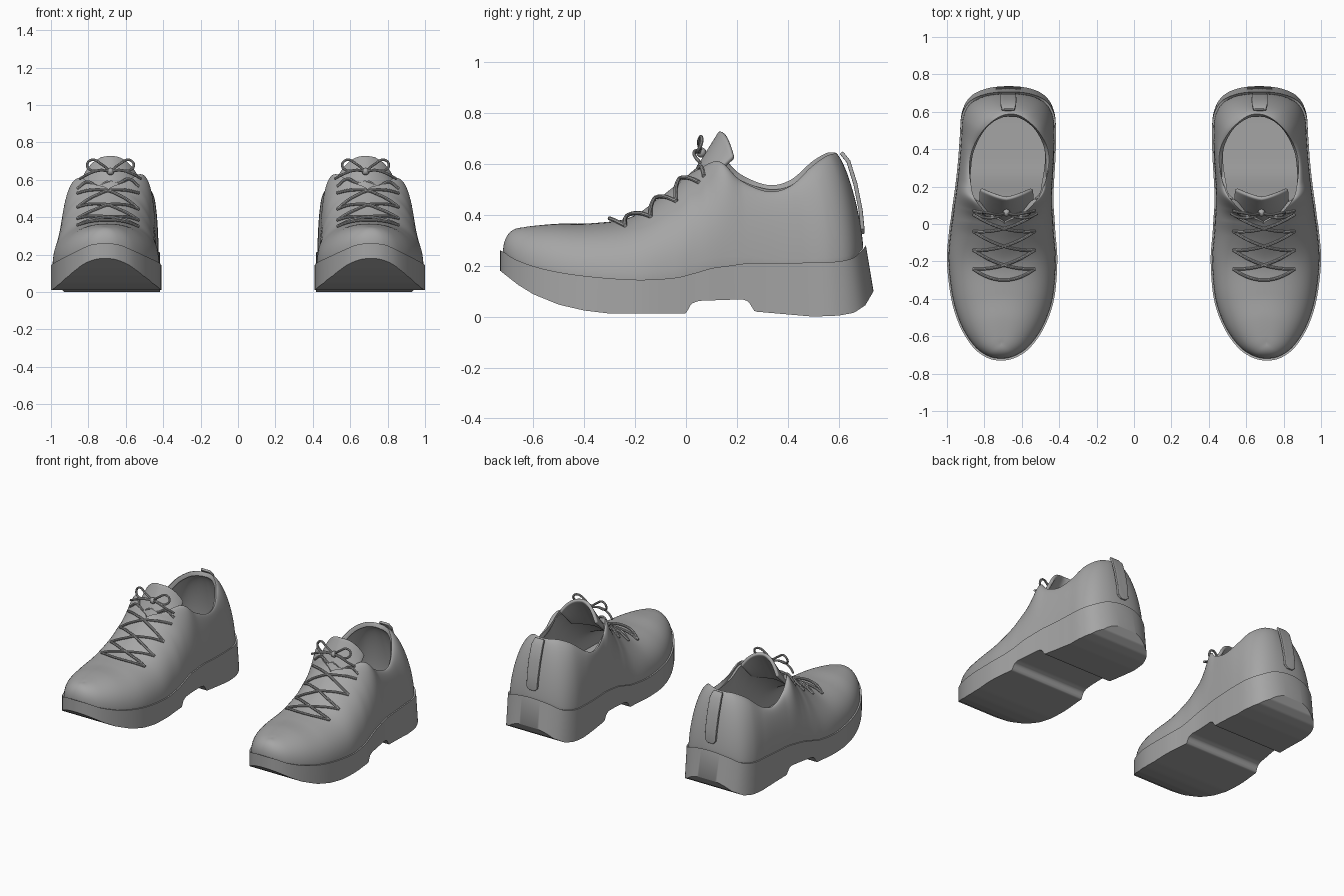
import bpy, bmesh, math
from mathutils import Vector
from mathutils.bvhtree import BVHTree

cube = bpy.data.objects.get("Cube")
if cube:
    bpy.data.objects.remove(cube, do_unlink=True)

grey = bpy.data.materials.new("plain_grey")
grey.use_nodes = True
GREY = (0.38, 0.38, 0.38, 1)
grey.diffuse_color = GREY
grey.node_tree.nodes["Principled BSDF"].inputs["Base Color"].default_value = GREY

# Stations from toe to heel:
# y, centre x, half width, sole top z, rim y, rim half width, rim z
KEYS = [
    (-.73, .71, 0, .26, -.64, 0, .35),
    (-.715, .71, .075, .253, -.632, 0, .351),
    (-.66, .707, .152, .22, -.595, 0, .357),
    (-.55, .704, .225, .185, -.5, 0, .365),
    (-.4, .702, .275, .16, -.37, 0, .367),
    (-.2, .705, .295, .145, -.22, 0, .39),
    (-.05, .705, .285, .152, -.1, 0, .47),
    (.03, .702, .277, .17, 0, 0, .55),
    (.1, .7, .27, .19, .05, .09, .585),
    (.17, .695, .265, .2, .13, .165, .62),
    (.25, .688, .262, .21, .21, .195, .55),
    (.35, .68, .26, .21, .32, .212, .505),
    (.47, .674, .257, .212, .41, .198, .525),
    (.58, .673, .248, .215, .495, .15, .6),
    (.655, .673, .205, .23, .55, .095, .636),
    (.695, .671, .12, .265, .58, .045, .643),
    (.707, .67, 0, .28, .588, 0, .643),
]
# Underside profile with toe spring and arch notch
UNDER = [(-.73, .18), (-.66, .125), (-.6, .088), (-.5, .047), (-.4, .024),
         (-.3, .012), (0, .012), (.02, .05), (.05, .062), (.22, .068),
         (.245, .06), (.27, .02), (.5, 0), (.6, .004), (.66, .015),
         (.705, .045), (.737, .1)]
STEPS = 10


def flipped(k):
    return (k[0], k[1], -k[2], k[3], k[4], -k[5], k[6])


def station(t):
    """Smooth interpolation of the stations."""
    pts = [flipped(KEYS[1])] + KEYS + [flipped(KEYS[-2])]
    i = min(int(t), len(KEYS) - 2)
    f = t - i
    return [b + .5 * f * (c - a + f * (2*a - 5*b + 4*c - d + f * (3*(b - c) + d - a)))
            for a, b, c, d in zip(*pts[i:i + 4])]


def under(y):
    for (a, za), (b, zb) in zip(UNDER, UNDER[1:]):
        if y <= b:
            return za + (zb - za) * max(0, (y - a) / (b - a))
    return UNDER[-1][1]


def grid_faces(bm, rows, close=False):
    for r, s in zip(rows, rows[1:]):
        n = len(r)
        for j in range(n if close else n - 1):
            k = (j + 1) % n
            bm.faces.new((r[j], r[k], s[k], s[j]))


def make_object(name, bm):
    mesh = bpy.data.meshes.new(name)
    bm.to_mesh(mesh)
    obj = bpy.data.objects.new(name, mesh)
    bpy.context.collection.objects.link(obj)
    return obj


def finish(obj, thickness=0, offset=-1, bevel=0):
    """Thicken, round, shade and mirror a part to make the pair."""
    obj.data.materials.append(grey)
    if thickness:
        m = obj.modifiers.new("thickness", "SOLIDIFY")
        m.thickness, m.offset = thickness, offset
    if bevel:
        m = obj.modifiers.new("rounding", "BEVEL")
        m.width, m.segments = bevel, 3
        m.limit_method, m.angle_limit = "ANGLE", 1.0
    bpy.ops.object.select_all(action="DESELECT")
    obj.select_set(True)
    bpy.context.view_layer.objects.active = obj
    bpy.ops.object.convert(target="MESH")
    bpy.ops.object.shade_smooth_by_angle(angle=math.radians(40))
    obj.modifiers.new("pair", "MIRROR").use_mirror_merge = False


columns = [i / STEPS for i in range((len(KEYS) - 1) * STEPS + 1)]

# Sole: box section swept from toe to heel, flared at the back
bm = bmesh.new()
rows = []
for t in columns:
    y, mid, half, top = station(t)[:4]
    half = max(half, 0)
    low_y = y + .03 * (max(0, y - .4) / .307) ** 1.5
    low = under(low_y)
    rows.append([bm.verts.new(p) for p in (
        (mid - half, low_y, low), (mid - half, y, top),
        (mid + half, y, top), (mid + half, low_y, low))])
grid_faces(bm, rows, close=True)
bmesh.ops.remove_doubles(bm, verts=bm.verts, dist=.0001)
bmesh.ops.recalc_face_normals(bm, faces=bm.faces)
finish(make_object("soles", bm))

# Upper: curved walls rising from the sole to the centre line and collar,
# with the collar a little lower on the outer side
bm = bmesh.new()
LEVELS = 16
for side in (-1, 1):
    rows = []
    for t in columns:
        y, mid, half, top, rim_y, rim_half, rim_z = station(t)
        rim_half = max(rim_half, 0)
        base = Vector((mid + side * .97 * max(half, 0), y * .985, top - .01))
        rim = Vector((mid - .012 * min(1, t / 9) + side * rim_half, rim_y,
                      rim_z - side * .06 * rim_half))
        power = 2.3 - max(0, t - 7) * .1
        row = []
        for j in range(LEVELS + 1):
            a = math.pi / 2 * j / LEVELS
            p = base.lerp(rim, 1 - max(math.cos(a), 0) ** (2 / power))
            p.z = base.z + (rim.z - base.z) * math.sin(a) ** (2 / power)
            row.append(bm.verts.new(p))
        rows.append(row)
    grid_faces(bm, rows)
bmesh.ops.remove_doubles(bm, verts=bm.verts, dist=.0002)
bmesh.ops.recalc_face_normals(bm, faces=bm.faces)
bm.normal_update()
if sum(f.normal.z * f.calc_area() for f in bm.faces) < 0:
    bmesh.ops.reverse_faces(bm, faces=bm.faces)
surfaces = [BVHTree.FromBMesh(bm)]
finish(make_object("uppers", bm), .028, -1, .01)

# Tongue: arched flap with a rounded top
bm = bmesh.new()
rows = []
for i in range(13):
    v = i / 12
    row = []
    for j in range(17):
        u = j / 8 - 1
        row.append(bm.verts.new((.682 + u * (.15 - .014 * v),
                                 .14 * v + .05 * abs(u) ** 1.4,
                                 .5 + .225 * v - .1 * v * abs(u) ** 2.5)))
    rows.append(row)
grid_faces(bm, rows)
surfaces.append(BVHTree.FromBMesh(bm))
finish(make_object("tongues", bm), .022, 0, .009)


# Laces: tubes resting on the upper and tongue
def height(x, y):
    hits = [s.ray_cast(Vector((x, y, 2)), Vector((0, 0, -1)))[0] for s in surfaces]
    return max([h.z for h in hits if h] or [.6])


def tubes(name, paths, radius):
    data = bpy.data.curves.new(name, "CURVE")
    data.dimensions = "3D"
    data.bevel_depth, data.bevel_resolution, data.resolution_u = radius, 2, 5
    data.use_fill_caps = True
    for path in paths:
        spline = data.splines.new("BEZIER")
        spline.bezier_points.add(len(path) - 1)
        for point, co in zip(spline.bezier_points, path):
            point.co = co
            point.handle_left_type = point.handle_right_type = "AUTO"
    obj = bpy.data.objects.new(name, data)
    bpy.context.collection.objects.link(obj)
    finish(obj)


LACE_X = .695


def crossing(y0, y1, side, sag):
    path = []
    for j in range(7):
        u = j / 3 - 1
        x = LACE_X + side * u * .165
        y = y0 + (y1 - y0) * j / 6 - sag * (1 - u * u)
        path.append((x, y, height(x, y) + .007 + .006 * (1 - u * u)))
    return path


eyelets = [-.24, -.14, -.04, .05]
paths = [crossing(eyelets[0], eyelets[0], 1, .06)]
for low, high in zip(eyelets, eyelets[1:]):
    paths += [crossing(low, high, side, .03) for side in (-1, 1)]
paths.append(crossing(.07, .07, 1, .02))
tubes("laces", paths, .008)

# Bow: a loop and a loose end on each side of the knot
KNOT = Vector((.682, .06, .645))
bow = []
for side in (-1, 1):
    loop = [(0, 0, 0), (.05, -.01, .04), (.1, 0, .062), (.125, 0, .035),
            (.1, -.015, .005), (.045, -.015, .008), (0, 0, 0)]
    tail = [(0, 0, 0), (.06, -.025, .005), (.12, -.025, -.015), (.165, -.005, -.04)]
    bow += [[KNOT + Vector((side * x, y, z)) for x, y, z in p] for p in (loop, tail)]
tubes("lace_bows", bow, .007)

bm = bmesh.new()
bmesh.ops.create_uvsphere(bm, u_segments=12, v_segments=8, radius=.02)
bmesh.ops.translate(bm, verts=bm.verts, vec=KNOT)
finish(make_object("lace_knots", bm))

# Heel pull tab standing just above the collar
bm = bmesh.new()
TAB = [(.694, .325, .04), (.686, .42, .042), (.666, .52, .043), (.638, .61, .042), (.61, .645, .034)]
rows = [[bm.verts.new((.672 + s * half, y, z)) for s in (-1, -.5, .5, 1)] for y, z, half in TAB]
for corner in (rows[0][0], rows[0][-1]):
    corner.co.z += .02
grid_faces(bm, rows)
bmesh.ops.recalc_face_normals(bm, faces=bm.faces)
finish(make_object("heel_tabs", bm), .016, 0, .004)
